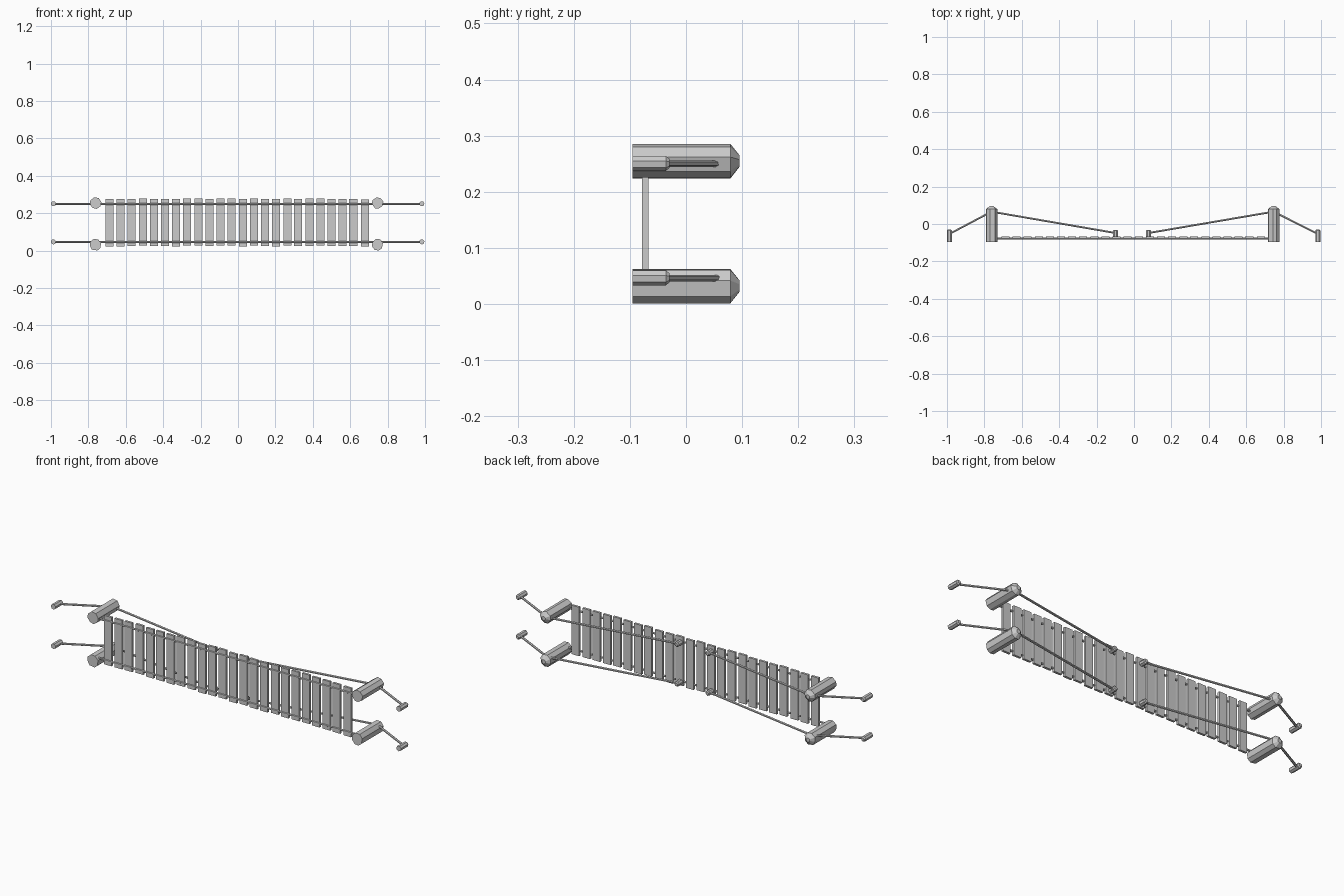
import bpy, bmesh, math, random
from mathutils import Vector

if "Cube" in bpy.data.objects:
    bpy.data.objects.remove(bpy.data.objects["Cube"])

random.seed(4)


def make_object(name, bm):
    bmesh.ops.recalc_face_normals(bm, faces=bm.faces)
    mesh = bpy.data.meshes.new(name)
    bm.to_mesh(mesh)
    bm.free()
    obj = bpy.data.objects.new(name, mesh)
    bpy.context.collection.objects.link(obj)
    return obj


def peg(name, x, z, y0, y1, r, tip_r, tip_len, sides, wobble=0.0):
    """Low-poly log along y with a chamfered far end."""
    bm = bmesh.new()
    shape = [(2 * math.pi * (i + random.uniform(-wobble, wobble) + 0.3) / sides,
              1 + random.uniform(-wobble, wobble) * 0.3) for i in range(sides)]
    rings = []
    for y, rad in ((y0, r), (y1 - tip_len, r), (y1, tip_r)):
        rings.append([bm.verts.new((x + math.cos(a) * rad * k, y, z + math.sin(a) * rad * k))
                      for a, k in shape])
    for lo, hi in zip(rings, rings[1:]):
        for i in range(sides):
            j = (i + 1) % sides
            bm.faces.new((lo[i], lo[j], hi[j], hi[i]))
    bm.faces.new(rings[0])
    bm.faces.new(rings[-1])
    return make_object(name, bm)


def rope(name, p, q, r=0.0058, sides=6):
    p, q = Vector(p), Vector(q)
    bm = bmesh.new()
    bmesh.ops.create_cone(bm, cap_ends=True, segments=sides, radius1=r, radius2=r,
                          depth=(q - p).length)
    obj = make_object(name, bm)
    obj.location = (p + q) / 2
    obj.rotation_mode = 'QUATERNION'
    obj.rotation_quaternion = (q - p).to_track_quat('Z', 'Y')
    return obj


# Planks, slightly uneven in length and position
for i in range(24):
    bm = bmesh.new()
    bmesh.ops.create_cube(bm, size=1)
    plank = make_object("plank", bm)
    plank.location = (-0.687 + i * 0.0593 + random.uniform(-0.002, 0.002), -0.0725,
                      0.1515 + random.uniform(-0.003, 0.003))
    plank.scale = (0.043, 0.012, 0.252)

# Both sides of the bridge
for rope_z, post_z in ((0.25, 0.255), (0.046, 0.032)):
    rope("deck_rope", (-0.75, -0.077, rope_z), (0.74, -0.077, rope_z))
    # Posts, stakes and hand ropes at each end
    for post_x, stake_x, stub_x in ((-0.762, -0.987, -0.099), (0.746, 0.983, 0.078)):
        peg("post", post_x, post_z, -0.095, 0.095, 0.0315, 0.011, 0.016, 8, 0.15)
        peg("anchor_stake", stake_x, rope_z + 0.001, -0.095, -0.029, 0.014, 0.008, 0.007, 7)
        peg("deck_stub", stub_x, rope_z, -0.068, -0.031, 0.0135, 0.008, 0.005, 7)
        rope("hand_rope", (post_x, 0.066, rope_z), (stub_x, -0.048, rope_z))
        rope("anchor_rope", (post_x, 0.066, rope_z), (stake_x, -0.053, rope_z))
